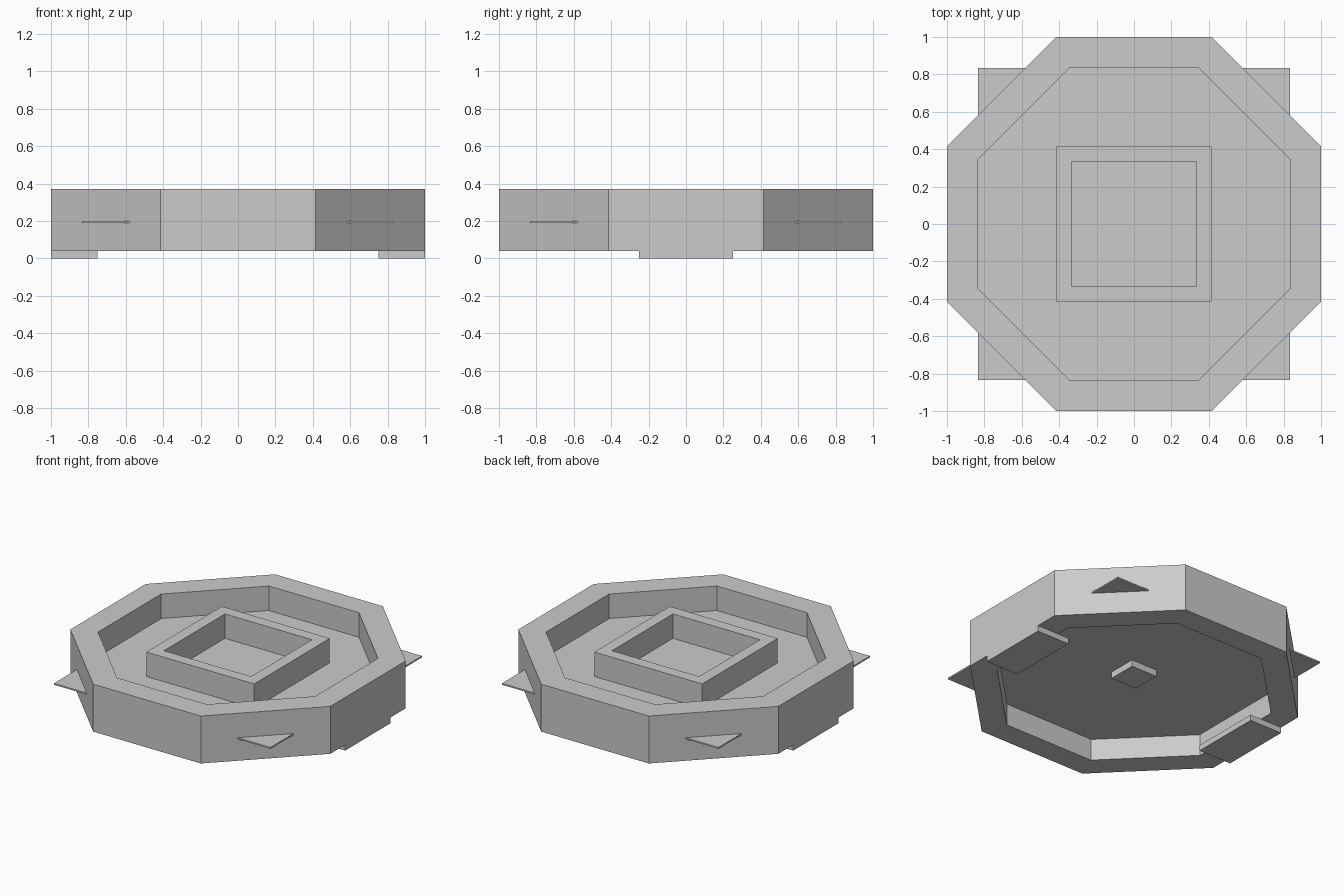
import bpy, bmesh, math

if "Cube" in bpy.data.objects:
    bpy.data.objects.remove(bpy.data.objects["Cube"])

grey = bpy.data.materials.new("light grey")
grey.diffuse_color = (0.6, 0.6, 0.6, 1)
grey.use_nodes = True
grey.node_tree.nodes["Principled BSDF"].inputs["Base Color"].default_value = grey.diffuse_color


def finish(name, bm):
    bmesh.ops.recalc_face_normals(bm, faces=bm.faces)
    mesh = bpy.data.meshes.new(name)
    bm.to_mesh(mesh)
    bm.free()
    mesh.materials.append(grey)
    obj = bpy.data.objects.new(name, mesh)
    bpy.context.collection.objects.link(obj)
    return obj


def box(name, x0, x1, y0, y1, z0, z1):
    bm = bmesh.new()
    bmesh.ops.create_cube(bm, size=1)
    for v in bm.verts:
        v.co = (x1 if v.co.x > 0 else x0,
                y1 if v.co.y > 0 else y0,
                z1 if v.co.z > 0 else z0)
    return finish(name, bm)


def frame(name, sides, outer, inner, z0, z1):
    """Polygonal ring; outer and inner are distances to the flat sides."""
    bm = bmesh.new()
    loops = []
    for apothem, z in ((outer, z0), (outer, z1), (inner, z1), (inner, z0)):
        r = apothem / math.cos(math.pi / sides)
        loops.append([bm.verts.new((r * math.cos(2 * math.pi * (i + 0.5) / sides),
                                    r * math.sin(2 * math.pi * (i + 0.5) / sides), z))
                      for i in range(sides)])
    for k in range(4):
        a, b = loops[k], loops[(k + 1) % 4]
        for i in range(sides):
            j = (i + 1) % sides
            bm.faces.new((a[i], a[j], b[j], b[i]))
    return finish(name, bm)


# Walls
frame("octagonal_wall", 8, 1.0, 0.835, 0.04, 0.37)
frame("inner_square_wall", 4, 0.415, 0.335, 0.2, 0.37)

# Thin floor whose corners poke through the outer wall
box("floor_plate", -0.833, 0.833, -0.833, 0.833, 0.19, 0.2)

# Small block under the floor
box("centre_block", -0.1, 0.1, -0.1, 0.1, 0.145, 0.19)

# Feet on both sides
for side, x0, x1 in (("left", -1.0, -0.75), ("right", 0.75, 1.0)):
    box(side + "_foot", x0, x1, -0.25, 0.25, 0.0, 0.04)
